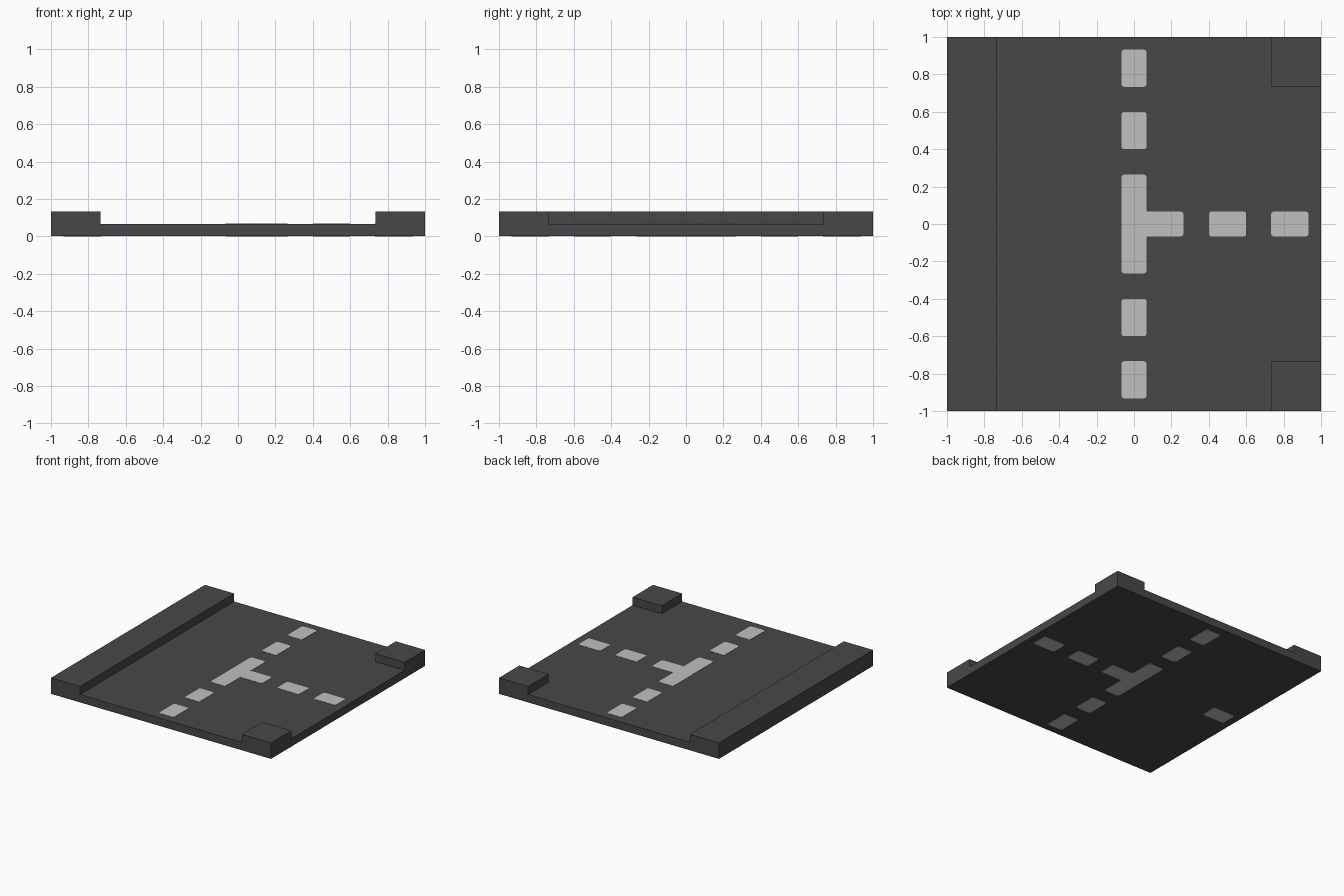
import bpy
import bmesh
from mathutils import Vector

cube = bpy.data.objects.get("Cube")
if cube:
    bpy.data.objects.remove(cube, do_unlink=True)

ROAD_Z, KERB_Z, INNER = 0.067, 0.133, 0.735
BOTTOM = 0.002          # slab underside, just above the lower paint
PAINT = 0.002           # paint thickness
HALF = 0.068            # half width of a painted line


def material(name, value):
    mat = bpy.data.materials.new(name)
    mat.use_nodes = True
    colour = (value, value, value, 1.0)
    mat.diffuse_color = colour
    bsdf = mat.node_tree.nodes["Principled BSDF"]
    bsdf.inputs["Base Color"].default_value = colour
    bsdf.inputs["Roughness"].default_value = 0.9
    return mat


def add_object(name, bm, mat):
    bmesh.ops.recalc_face_normals(bm, faces=bm.faces[:])
    mesh = bpy.data.meshes.new(name)
    bm.to_mesh(mesh)
    bm.free()
    mesh.materials.append(mat)
    obj = bpy.data.objects.new(name, mesh)
    bpy.context.collection.objects.link(obj)
    return obj


asphalt = material("dark asphalt", 0.064)
paint = material("pale line paint", 0.53)

# Road slab: a box cut along the kerb lines, with kerb cells pulled up
bm = bmesh.new()
bmesh.ops.create_cube(bm, size=2)
for v in bm.verts:
    v.co.z = ROAD_Z if v.co.z > 0 else BOTTOM
for axis in (Vector((1, 0, 0)), Vector((0, 1, 0))):
    for side in (-INNER, INNER):
        bmesh.ops.bisect_plane(bm, geom=bm.verts[:] + bm.edges[:] + bm.faces[:],
                               plane_co=axis * side, plane_no=axis)
bm.normal_update()
raised = []
for f in bm.faces:
    c = f.calc_center_median()
    strip = c.x < -INNER
    corner = c.x > INNER and abs(c.y) > INNER
    if f.normal.z > 0.9 and (strip or corner):
        raised.append(f)
result = bmesh.ops.extrude_face_region(bm, geom=raised)
for v in result["geom"]:
    if isinstance(v, bmesh.types.BMVert):
        v.co.z = KERB_Z
old = [f for f in raised if f.is_valid]
if old:
    bmesh.ops.delete(bm, geom=old, context='FACES')
bmesh.ops.dissolve_limit(bm, angle_limit=0.01, verts=bm.verts[:], edges=bm.edges[:])
add_object("road_slab", bm, asphalt)


def rounded(points, r=0.016):
    """Cut each convex corner of a counter-clockwise outline."""
    out = []
    pts = [Vector(p) for p in points]
    for i, p in enumerate(pts):
        a = (pts[i - 1] - p).normalized()
        b = (pts[(i + 1) % len(pts)] - p).normalized()
        if a.x * b.y - a.y * b.x < 0:      # convex corner
            out += [p + a * r, p + (a + b) * r * 0.29, p + b * r]
        else:
            out.append(p)
    return out


def painted(name, points, sides):
    """Thin painted plate on the road surface and/or the underside."""
    levels = {"top": ROAD_Z, "underside": 0.0}
    for side in sides:
        bm = bmesh.new()
        z = levels[side]
        face = bm.faces.new([bm.verts.new((p.x, p.y, z)) for p in rounded(points)])
        ext = bmesh.ops.extrude_face_region(bm, geom=[face], use_keep_orig=True)
        verts = [g for g in ext["geom"] if isinstance(g, bmesh.types.BMVert)]
        bmesh.ops.translate(bm, verts=verts, vec=(0, 0, PAINT))
        add_object(f"{name}_{side}", bm, paint)


def box(x0, x1, y0, y1):
    return [(x0, y0), (x1, y0), (x1, y1), (x0, y1)]


BOTH = ("top", "underside")

# Junction marking at the centre
E = 0.265
painted("junction_line",
        [(-HALF, -E), (HALF, -E), (HALF, -HALF), (E, -HALF),
         (E, HALF), (HALF, HALF), (HALF, E), (-HALF, E)], BOTH)

# Dashes along the through road and the side road
for i, (a, b) in enumerate([(0.4, 0.6), (0.733, 0.933)], 1):
    painted(f"back_dash_{i}", box(-HALF, HALF, a, b), BOTH)
    painted(f"front_dash_{i}", box(-HALF, HALF, -b, -a), BOTH)
    painted(f"side_road_dash_{i}", box(a, b, -HALF, HALF), BOTH)

# Lone dash beneath the long kerb
painted("kerb_dash", box(-0.933, -0.733, -HALF, HALF), ("underside",))
